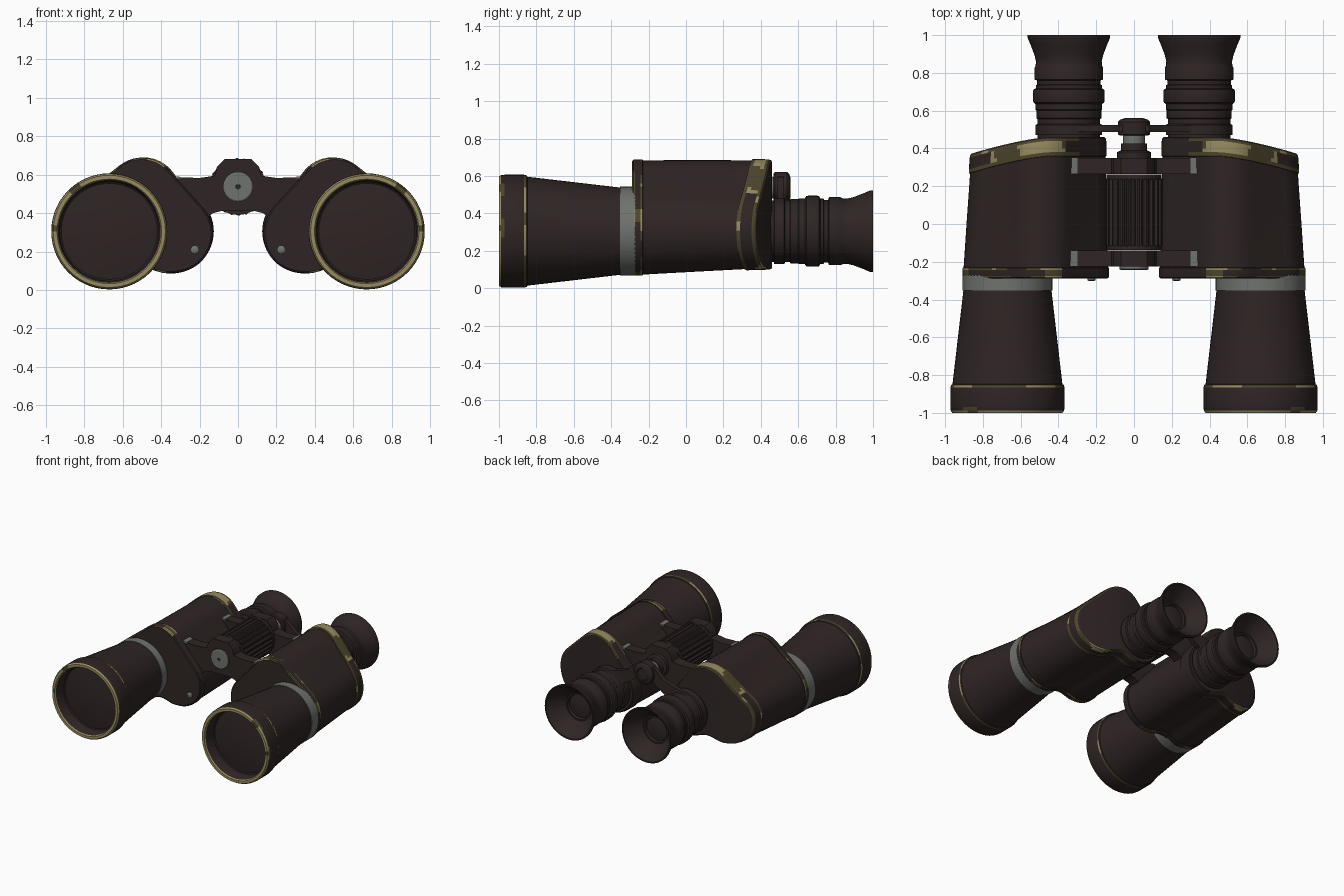
import bpy, bmesh, math
from math import sin, cos, pi
from mathutils import Vector

if "Cube" in bpy.data.objects:
    bpy.data.objects.remove(bpy.data.objects["Cube"])


def material(name, rgb):
    m = bpy.data.materials.new(name)
    m.diffuse_color = (*rgb, 1)
    m.use_nodes = True
    m.node_tree.nodes["Principled BSDF"].inputs["Base Color"].default_value = m.diffuse_color
    return m


MATS = [material("dark_brown_leather", (0.028, 0.0185, 0.018)),
        material("worn_brass", (0.31, 0.26, 0.115)),
        material("olive_tarnish", (0.075, 0.062, 0.026)),
        material("grey_metal", (0.16, 0.17, 0.16))]
DARK, BRASS, OLIVE, GREY = range(4)


def finish(name, bm, mirror=False, angle=32):
    bmesh.ops.recalc_face_normals(bm, faces=bm.faces)
    me = bpy.data.meshes.new(name)
    bm.to_mesh(me)
    bm.free()
    for m in MATS:
        me.materials.append(m)
    ob = bpy.data.objects.new(name, me)
    bpy.context.collection.objects.link(ob)
    bpy.ops.object.select_all(action='DESELECT')
    ob.select_set(True)
    bpy.context.view_layer.objects.active = ob
    bpy.ops.object.shade_smooth_by_angle(angle=math.radians(angle))
    if mirror:
        ob.modifiers.new("mirror", 'MIRROR').use_mirror_merge = False
    return ob


def wear(p):
    """Smooth pseudo noise for patchy worn paint, about -2 to 2."""
    return sin(17 * p.x + 9 * p.z + 1) + sin(23 * p.z - 11 * p.x + 14 * p.y)


def band(bm, a, b, rule):
    n = len(a)
    for i in range(n):
        f = bm.faces.new((a[i], a[(i + 1) % n], b[(i + 1) % n], b[i]))
        f.material_index = rule(f.calc_center_median())


def lathe(name, cx, cz, profile, mirror=False, n=56, angle=32, teeth=0):
    """Revolve (radius, y, material) points about an axis along y."""
    bm = bmesh.new()
    rings = []
    for r, y, _ in profile:
        rings.append([bm.verts.new((cx + (r - teeth * (i // 2 % 2)) * cos(2 * pi * i / n), y,
                                    cz + (r - teeth * (i // 2 % 2)) * sin(2 * pi * i / n)))
                      for i in range(n)])
    for k in range(len(rings) - 1):
        m = profile[k + 1][2]
        band(bm, rings[k], rings[k + 1], m if callable(m) else (lambda p, m=m: m))
    for ring, m in ((rings[0], profile[0][2]), (rings[-1], profile[-1][2])):
        bm.faces.new(ring).material_index = DARK if callable(m) else m
    return finish(name, bm, mirror, angle)


def plate(name, pts, y0, y1, mat=DARK, mirror=False):
    """Extrude an (x, z) polygon along y."""
    bm = bmesh.new()
    a = [bm.verts.new((x, y0, z)) for x, z in pts]
    b = [bm.verts.new((x, y1, z)) for x, z in pts]
    bm.faces.new(a)
    bm.faces.new(b)
    band(bm, a, b, lambda p: mat)
    for f in bm.faces:
        f.material_index = mat
    return finish(name, bm, mirror)


def both(pts):
    return pts + [(-x, z) for x, z in reversed(pts) if x > 0]


# objective barrels, with worn rims and recessed lenses
def line_wear(p):
    return BRASS if wear(p) > 0.5 else OLIVE


def rim_wear(p):
    return OLIVE if wear(p) > 1.75 else BRASS


def collar_wear(p):
    return OLIVE if wear(p) > 1.2 else DARK


lathe("objective_barrel", 0.67, 0.305, [
    (0.01, -0.915, DARK), (0.13, -0.911, DARK), (0.25, -0.895, DARK), (0.258, -0.90, DARK),
    (0.266, -0.99, DARK), (0.272, -1.0, BRASS), (0.292, -1.0, rim_wear), (0.30, -0.988, rim_wear),
    (0.302, -0.97, collar_wear), (0.302, -0.866, DARK), (0.298, -0.852, line_wear),
    (0.291, -0.848, DARK), (0.233, -0.35, DARK), (0.233, -0.30, DARK)], mirror=True)
lathe("barrel_ring", 0.67, 0.305, [(0.238, -0.352, GREY), (0.238, -0.27, GREY)], mirror=True)


# prism housings: three-lobed section lofted from front to slanted rear
N = 88
FRONT = ((0.67, 0.305, 0.232), (0.50, 0.503, 0.180), (0.335, 0.293, 0.198))
REAR = ((0.66, 0.310, 0.203), (0.49, 0.503, 0.180), (0.345, 0.298, 0.192))


def outline(t, grow):
    circles = [[a + (b - a) * t for a, b in zip(f, r)] for f, r in zip(FRONT, REAR)]
    raw = []
    for i in range(360):
        u = Vector((cos(2 * pi * i / 360), sin(2 * pi * i / 360)))
        x, z, r = max(circles, key=lambda c: c[0] * u.x + c[1] * u.y + c[2])
        raw.append(Vector((x, z)) + u * (r + grow))
    raw.append(raw[0])
    lens = [(raw[i + 1] - raw[i]).length for i in range(360)]
    step, out, acc, i = sum(lens) / N, [], 0.0, 0
    for k in range(N):
        while acc + lens[i] < k * step:
            acc += lens[i]
            i += 1
        p = raw[i].lerp(raw[i + 1], (k * step - acc) / max(lens[i], 1e-9))
        if p.y < 0.2 and 0.36 < p.x < 0.64:      # shallow valley under the body
            p.y += 0.035 * sin(pi * (p.x - 0.36) / 0.28) ** 2
        out.append(p)
    return out


def slant(x):
    return 0.09 * (max(0.0, x - 0.45) / 0.42) ** 1.4


def front_band(p):
    if p.x < 0.38:
        return DARK
    return BRASS if wear(p) > 0.6 else OLIVE if wear(p) > -1.2 else DARK


def cap_edge(p):
    if p.x < 0.36 and p.z < 0.55:
        return DARK
    return BRASS if wear(p) > 0.7 else OLIVE


def cap_side(p):
    if p.x < 0.36 or (p.z < 0.5 and wear(p) < 0.9):
        return DARK
    return BRASS if wear(p) > -0.1 or 0.42 < p.x < 0.58 else OLIVE


dark = lambda p: DARK
# y, section blend, outward growth, slant weight, scale about centre, colour rule
STATIONS = [(-0.288, 0, -0.004, 0, 1, dark), (-0.282, 0, 0.004, 0, 1, front_band),
            (-0.274, 0, 0.006, 0, 1, front_band), (-0.244, 0, 0.006, 0, 1, collar_wear),
            (-0.232, 0, 0.006, 0, 1, front_band), (-0.231, 0, 0, 0, 1, dark),
            (0.05, 0.43, 0, 0.3, 1, dark), (0.358, 0.88, 0, 1, 1, dark),
            (0.36, 0.88, 0.007, 1, 1, cap_edge), (0.38, 0.9, 0.007, 1, 1, cap_edge),
            (0.40, 0.93, 0.007, 1, 1, cap_side), (0.42, 0.96, 0.007, 1, 1, cap_side),
            (0.44, 0.98, 0.006, 1, 1, cap_side), (0.455, 1, 0.003, 1, 1, cap_edge),
            (0.46, 1, -0.004, 1, 1, cap_edge), (0.46, 1, -0.004, 1, 0.94, dark),
            (0.46, 1, -0.004, 1, 0.6, dark), (0.46, 1, -0.004, 1, 0.2, dark)]
bm = bmesh.new()
prev = None
for y, t, grow, w, sc, rule in STATIONS:
    ring = []
    for p in outline(t, grow):
        q = Vector((0.5, 0.36)).lerp(p, sc)
        ring.append(bm.verts.new((q.x, y - w * slant(q.x), q.y)))
    if prev:
        band(bm, prev, ring, rule)
    else:
        bm.faces.new(ring)
    prev = ring
bm.faces.new(prev)
finish("prism_housing", bm, mirror=True)

# eyepieces with stepped rings and flared cups
lathe("eyepiece", 0.345, 0.305, [
    (0.165, 0.40, DARK), (0.165, 0.47, DARK), (0.176, 0.472, DARK), (0.176, 0.525, DARK),
    (0.166, 0.53, DARK), (0.166, 0.555, DARK), (0.172, 0.56, DARK), (0.172, 0.60, DARK),
    (0.176, 0.605, DARK), (0.176, 0.635, DARK), (0.187, 0.643, DARK), (0.19, 0.655, DARK),
    (0.19, 0.70, DARK), (0.187, 0.712, DARK), (0.175, 0.718, DARK), (0.175, 0.735, DARK),
    (0.168, 0.738, DARK), (0.168, 0.76, DARK), (0.182, 0.765, DARK), (0.182, 0.825, DARK),
    (0.176, 0.838, DARK), (0.174, 0.86, DARK), (0.182, 0.895, DARK), (0.203, 0.95, DARK),
    (0.218, 0.985, DARK), (0.219, 1.0, DARK), (0.208, 1.0, DARK), (0.165, 0.93, DARK),
    (0.11, 0.88, DARK), (0.098, 0.88, DARK), (0.092, 0.86, DARK), (0.05, 0.868, DARK),
    (0.005, 0.871, DARK)], mirror=True)

# hinge arms, front and rear
ARM = both([(0, 0.682), (0.07, 0.682), (0.11, 0.64), (0.12, 0.595), (0.2, 0.583), (0.34, 0.588),
            (0.44, 0.56), (0.25, 0.33), (0.17, 0.37), (0.13, 0.40), (0.09, 0.41), (0, 0.41)])
for tag, y0, y1 in (("front", -0.225, -0.14), ("rear", 0.265, 0.35)):
    plate(tag + "_hinge_arm", ARM, y0, y1)
    plate(tag + "_arm_worn_corner", [(0.30, 0.58), (0.365, 0.58), (0.365, 0.594), (0.30, 0.589)],
          y0 - 0.001, y1 + 0.001, GREY, mirror=True)

# fluted centre drum and its end collars
HZ = 0.537
lathe("centre_drum", 0, HZ, [(0.15, -0.12, DARK), (0.15, 0.24, DARK)], n=96, angle=20, teeth=0.012)
for tag, y0, y1 in (("front", -0.137, -0.115), ("rear", 0.235, 0.262)):
    lathe(tag + "_drum_collar", 0, HZ, [(0.146, y0, DARK), (0.146, y1, DARK)])

# hinge end cap at the front
lathe("hinge_disc", 0, HZ, [(0.012, -0.236, DARK), (0.013, -0.243, GREY), (0.07, -0.243, GREY),
                            (0.078, -0.238, GREY), (0.078, -0.22, GREY)])
lathe("housing_screw", 0.225, 0.21, [(0.012, -0.303, GREY), (0.022, -0.297, GREY),
                                     (0.022, -0.28, GREY)], mirror=True, n=20)

# focus shaft, bridge and knob
lathe("shaft_collar", 0, HZ, [(0.09, 0.34, DARK), (0.09, 0.38, DARK), (0.07, 0.39, DARK),
                              (0.07, 0.425, DARK)])
lathe("focus_shaft", 0, HZ, [(0.058, 0.40, GREY), (0.058, 0.49, GREY)])
plate("eyepiece_bridge", both([(0, 0.60), (0.08, 0.595), (0.16, 0.52), (0.32, 0.47), (0.24, 0.38),
                               (0.17, 0.41), (0.08, 0.475), (0, 0.465)]), 0.488, 0.525)
lathe("bridge_knob", 0, HZ, [(0.075, 0.468, DARK), (0.085, 0.475, DARK), (0.085, 0.54, DARK),
                             (0.075, 0.552, DARK), (0.05, 0.56, DARK), (0.045, 0.553, DARK)])
